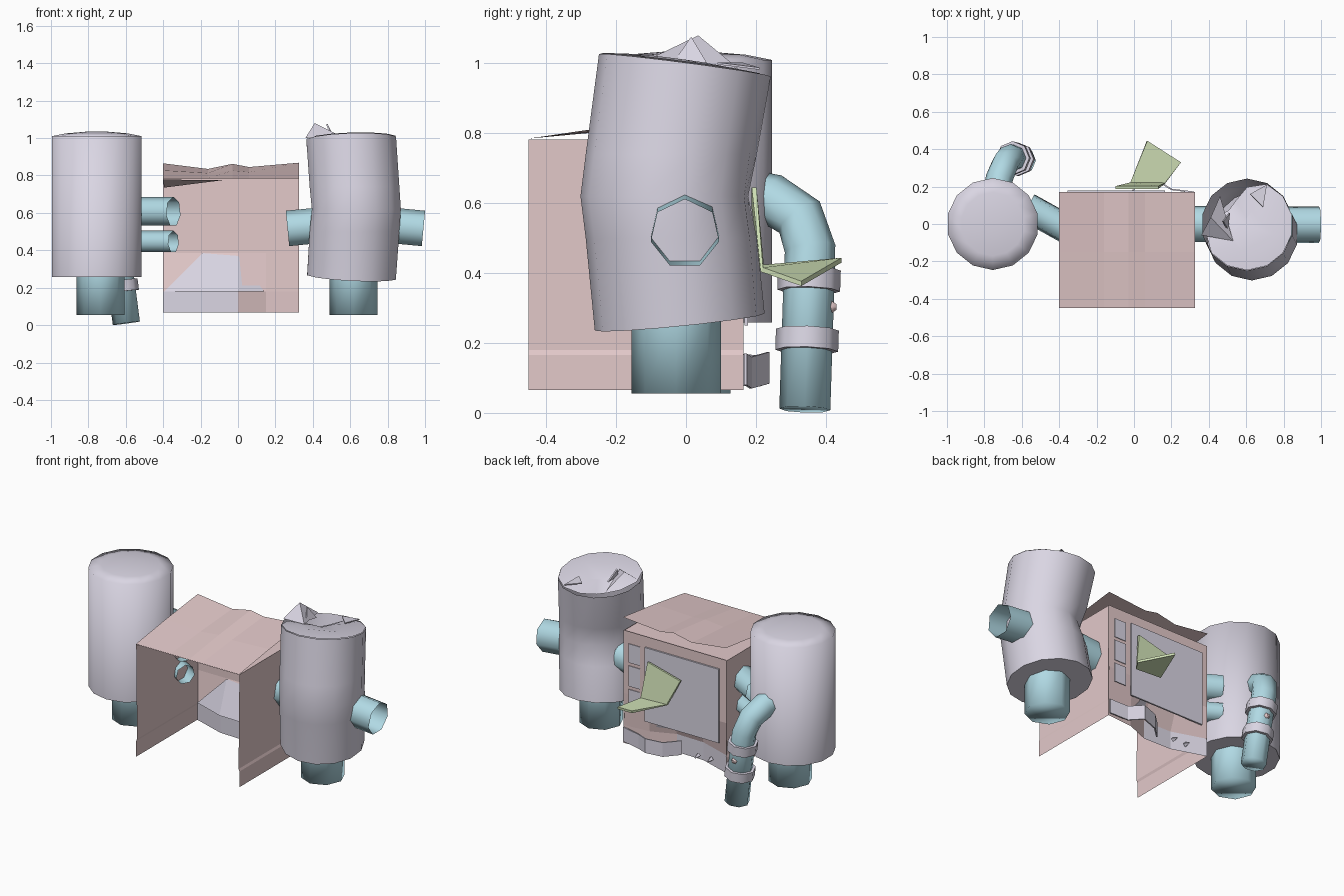
import bpy, bmesh, math
from mathutils import Vector

if "Cube" in bpy.data.objects:
    bpy.data.objects.remove(bpy.data.objects["Cube"])


def material(name, c):
    m = bpy.data.materials.new(name)
    m.diffuse_color = (*c, 1)
    m.use_nodes = True
    m.node_tree.nodes["Principled BSDF"].inputs["Base Color"].default_value = m.diffuse_color
    return m


LILAC = material("lilac_grey", (0.70, 0.67, 0.77))
TEAL = material("pale_teal", (0.44, 0.70, 0.78))
PINK = material("dusty_pink", (0.77, 0.585, 0.59))
GREEN = material("pale_green", (0.70, 0.83, 0.52))


def make(name, verts, faces, mat, smooth=0, thick=0):
    me = bpy.data.meshes.new(name)
    me.from_pydata([tuple(v) for v in verts], [], faces)
    ob = bpy.data.objects.new(name, me)
    bpy.context.collection.objects.link(ob)
    me.materials.append(mat)
    bm = bmesh.new()
    bm.from_mesh(me)
    bmesh.ops.recalc_face_normals(bm, faces=bm.faces)
    bm.to_mesh(me)
    bm.free()
    if thick:
        s = ob.modifiers.new("thickness", 'SOLIDIFY')
        s.thickness = thick
        s.offset = 0
    if smooth:
        bpy.ops.object.select_all(action='DESELECT')
        ob.select_set(True)
        bpy.context.view_layer.objects.active = ob
        bpy.ops.object.shade_smooth_by_angle(angle=math.radians(smooth))
    return ob


def loft(name, rings, mat, cap_start=False, cap_end=False, smooth=55):
    n = len(rings[0])
    verts = [v for r in rings for v in r]
    faces = [(k * n + i, k * n + (i + 1) % n, (k + 1) * n + (i + 1) % n, (k + 1) * n + i)
             for k in range(len(rings) - 1) for i in range(n)]
    if cap_start:
        faces.append(tuple(range(n))[::-1])
    if cap_end:
        faces.append(tuple(range(len(verts) - n, len(verts))))
    return make(name, verts, faces, mat, smooth)


def tube(name, path, radius, mat, sides=8, cap_start=False, cap_end=False, smooth=55):
    pts = [Vector(p) for p in path]
    radii = radius if isinstance(radius, list) else [radius] * len(pts)
    ref = Vector((1, 0, 0)) if abs((pts[-1] - pts[0]).normalized().x) < 0.7 else Vector((0, 0, 1))
    rings = []
    for i, p in enumerate(pts):
        t = (pts[min(i + 1, len(pts) - 1)] - pts[max(i - 1, 0)]).normalized()
        a = (ref - t * ref.dot(t)).normalized()
        b = t.cross(a)
        rings.append([p + radii[i] * (a * math.cos(j * math.tau / sides) + b * math.sin(j * math.tau / sides))
                      for j in range(sides)])
    return loft(name, rings, mat, cap_start, cap_end, smooth)


def strip(name, rows, mat, thick=0):
    n = len(rows[0])
    faces = [(k * n + i, k * n + i + 1, (k + 1) * n + i + 1, (k + 1) * n + i)
             for k in range(len(rows) - 1) for i in range(n - 1)]
    return make(name, [v for r in rows for v in r], faces, mat, thick=thick)


def plate(name, x0, x1, z0, z1, y0, y1, mat):
    v = [(x, y, z) for x in (x0, x1) for y in (y0, y1) for z in (z0, z1)]
    return make(name, v, [(0, 1, 3, 2), (4, 6, 7, 5), (0, 4, 5, 1), (2, 3, 7, 6), (0, 2, 6, 4), (1, 5, 7, 3)], mat)


def ring(cx, cy, z, r, n=14, tilt=(0, 0), dent=0, sink=0):
    out = []
    for i in range(n):
        a = (i + 0.5) * math.tau / n
        d = max(0, math.cos(a - math.radians(135))) ** 3
        k = r * (1 - dent * d)
        dx, dy = k * math.cos(a), k * math.sin(a)
        out.append((cx + dx, cy + dy, z + tilt[0] * dx + tilt[1] * dy - sink * d))
    return out


# left tank with low dome and foot
loft("left_tank", [ring(-0.755, 0, z, r) for z, r in
                   ((0.258, 0.246), (1.010, 0.246), (1.025, 0.17), (1.034, 0.06))], LILAC, True, True, 85)
tube("left_tank_foot", [(-0.735, 0, 0.27), (-0.735, 0, 0.055)], 0.128, TEAL, 8, cap_end=True, smooth=95)

# right tank, buckled at the middle, closed bottom and torn top
TILT = (0.03, -0.13)
top = ring(0.605, -0.003, 0.995, 0.246, tilt=TILT)
loft("right_tank", [ring(0.607, -0.018, 0.260, 0.243, tilt=(-0.05, 0.1)),
                    ring(0.622, -0.04, 0.50, 0.247, dent=0.05),
                    ring(0.63, -0.055, 0.62, 0.247, dent=0.16),
                    ring(0.622, -0.04, 0.74, 0.247, dent=0.05), top], LILAC, True)
# torn lid: follows the rim, but pulled inwards and down on the ripped side
lid = ring(0.605, -0.003, 0.998, 0.244, tilt=TILT, dent=0.5, sink=0.05)
inner = [(0.66 + (x - 0.66) * 0.5, -0.06 + (y + 0.06) * 0.5, z * 0.5 + 0.512) for x, y, z in lid]
loft("right_tank_torn_lid", [lid, inner], LILAC, cap_end=True)
make("lid_shard_large", [(0.36, -0.06, 1.0), (0.41, 0.035, 1.08), (0.46, 0.15, 0.985), (0.53, -0.09, 1.02)],
     [(0, 1, 3), (1, 2, 3)], LILAC)
make("lid_shard_small", [(0.5, -0.03, 1.01), (0.475, 0.015, 1.075), (0.51, 0.06, 1.0)], [(0, 1, 2)], LILAC, thick=0.008)
make("lid_shard_back", [(0.69, 0.09, 1.0), (0.71, 0.21, 0.985), (0.62, 0.16, 1.0)], [(0, 1, 2)], LILAC, thick=0.006)
tube("right_tank_foot", [(0.617, -0.028, 0.28), (0.617, -0.028, 0.055)], 0.128, TEAL, 8, cap_end=True, smooth=95)

# side pipes of the right tank
tube("right_outlet_pipe", [(0.80, -0.003, 0.53), (0.991, -0.003, 0.512)], 0.1, TEAL, 7)
tube("right_inlet_pipe", [(0.45, 0, 0.53), (0.265, 0, 0.512)], 0.1, TEAL, 7)

# pipes from the left tank into the housing
for nm, z, r in (("upper_link_pipe", 0.605, 0.08), ("lower_link_pipe", 0.445, 0.06)):
    tube(nm, [(-0.57, 0.09, z), (-0.345, -0.035, z)], r, TEAL, 7)

# elbow drain pipe with collars and bolt
tube("drain_pipe", [(-0.735, 0.17, 0.625), (-0.72, 0.245, 0.612), (-0.688, 0.325, 0.56), (-0.66, 0.355, 0.47),
                    (-0.645, 0.352, 0.38), (-0.597, 0.34, 0.010)], 0.073, TEAL, 8, cap_end=True, smooth=95)
for nm, z in (("upper_collar", 0.38), ("lower_collar", 0.208)):
    def on(zz):
        f = (0.38 - zz) / 0.37
        return (-0.645 + 0.048 * f, 0.352 - 0.012 * f, zz)
    tube(nm, [on(z + 0.03), on(z + 0.0299), on(z - 0.0299), on(z - 0.03)], [0.072, 0.09, 0.09, 0.072], LILAC, 8)
tube("drain_bolt", [(-0.632, 0.395, 0.303), (-0.632, 0.418, 0.303), (-0.632, 0.431, 0.303)],
     [0.019, 0.019, 0.009], PINK, 6, cap_end=True)

# housing side walls with a low crease
for nm, x, s in (("left_wall", -0.402, 1), ("right_wall", 0.325, -1)):
    strip(nm, [[(x + o * s, y, z) for y in (-0.45, 0.165)]
               for z, o in ((0.066, 0), (0.165, 0), (0.18, 0.006), (0.782, 0))], PINK)

# housing back wall, pushed in at the bottom
COLS = [(-0.402, 0.165), (-0.19, 0.095), (0.0, 0.09), (0.15, 0.15), (0.325, 0.165)]
strip("back_wall", [[(x, y, 0.18) for x, y in COLS],
                    [(x, 0.165, 0.385) for x, y in COLS],
                    [(x, 0.165, 0.785) for x, y in COLS]], PINK)
make("inner_dent", [(-0.395, 0.155, 0.18), (-0.19, 0.085, 0.18), (0.0, 0.08, 0.18), (0.14, 0.135, 0.18),
                    (0.0, 0.157, 0.37), (-0.19, 0.157, 0.385)], [(0, 1, 5), (1, 2, 4, 5), (2, 3, 4)], LILAC)
strip("lower_back_strip", [[(x, y, z) for x, y in COLS[:3]] for z in (0.066, 0.18)], LILAC)
strip("lower_back_strip_right", [[(x, y, z) for x, y in COLS[2:]] for z in (0.066, 0.18)], PINK)

# torn skirting hanging off the back
strip("torn_skirting", [[(0.32, 0.17, z), (0.20, 0.185, z - 0.01), (0.12, 0.235, z + 0.004),
                         (0.02, 0.205, z - 0.005), (-0.06, 0.13, z)] for z in (0.08, 0.17)], LILAC, 0.008)
for i, x in enumerate((-0.18, -0.27)):
    tube("skirting_stud_%d" % (i + 1), [(x, 0.13, 0.11), (x, 0.165, 0.105)], [0.016, 0.004], LILAC, 4, True, True)

# flat top under a warped roof sheet, lifted along a wavy rear edge
REAR = [(-0.402, 0.865), (-0.16, 0.835), (-0.03, 0.862), (0.06, 0.845), (0.325, 0.868)]
strip("flat_top", [[(-0.40, y, 0.78), (0.323, y, 0.78)] for y in (-0.45, 0.165)], PINK)
strip("warped_roof", [[(x, -0.45, 0.785) for x, z in REAR],
                      [(x, -0.15, 0.79 + (z - 0.79) * 0.5) for x, z in REAR],
                      [(x, 0.17, z) for x, z in REAR]], PINK)
make("roof_fold", [(-0.40, -0.44, 0.778), (-0.08, -0.44, 0.775), (-0.395, -0.2, 0.735)], [(0, 1, 2)], PINK)

# back panels
plate("large_back_panel", -0.355, 0.167, 0.25, 0.72, 0.168, 0.178, LILAC)
for i, (a, b) in enumerate(((0.59, 0.71), (0.44, 0.57), (0.30, 0.42))):
    plate("small_back_panel_%d" % (i + 1), 0.205, 0.285, a, b, 0.168, 0.172, LILAC)

# bent access door
make("bent_door", [(0.13, 0.195, 0.645), (-0.10, 0.195, 0.585), (-0.02, 0.217, 0.42), (0.165, 0.217, 0.41),
                   (0.07, 0.445, 0.437), (0.25, 0.33, 0.37)], [(0, 1, 2, 3), (3, 2, 4, 5)], GREEN, thick=0.014)
